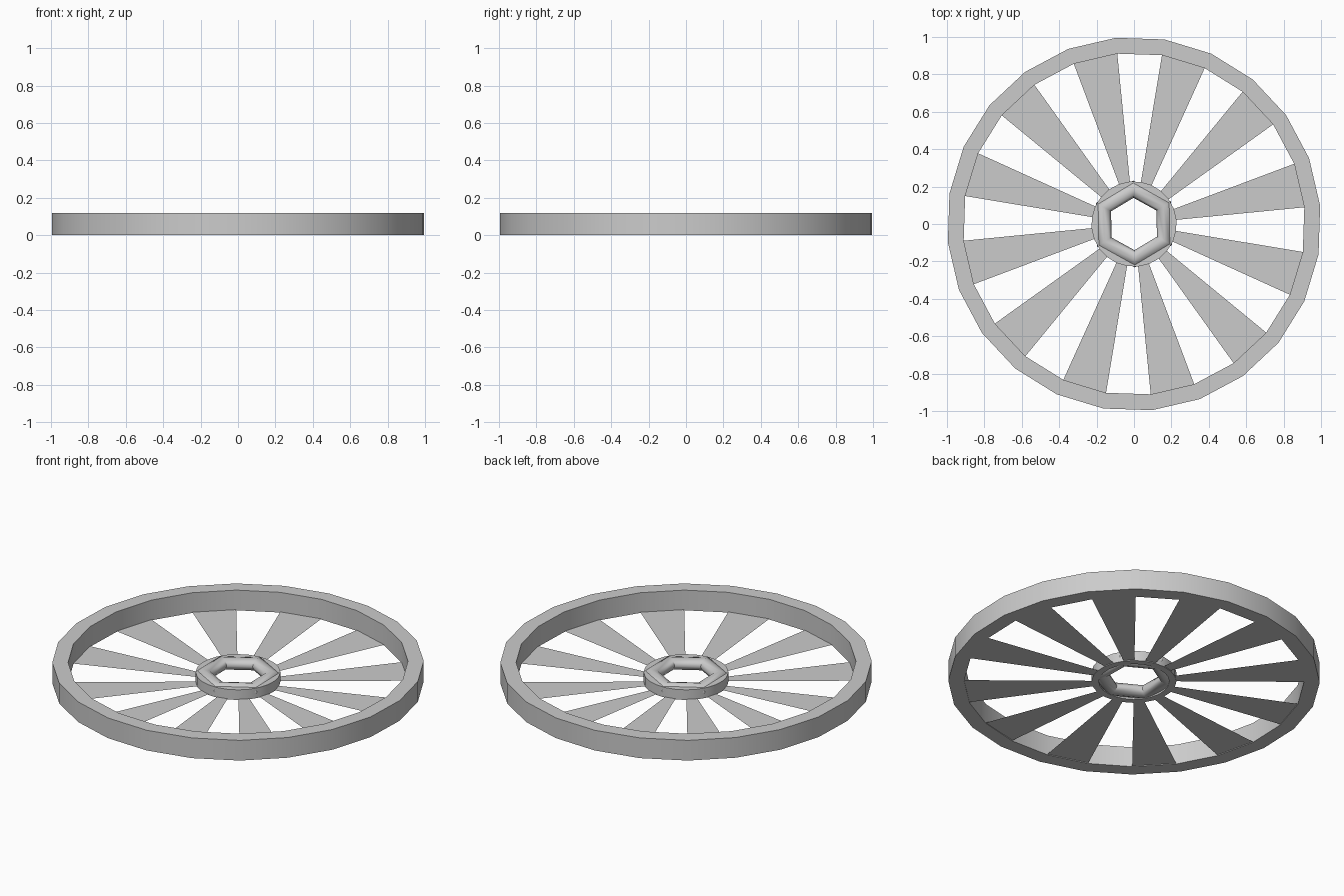
import bpy, bmesh, math
from mathutils import Vector

cube = bpy.data.objects.get("Cube")
if cube:
    bpy.data.objects.remove(cube, do_unlink=True)

grey = bpy.data.materials.new("light_grey")
grey.use_nodes = True
grey.diffuse_color = (0.6, 0.6, 0.6, 1)
grey.node_tree.nodes["Principled BSDF"].inputs["Base Color"].default_value = (0.6, 0.6, 0.6, 1)

SIDES = 24
TURN = math.radians(5.6)
STEP = math.tau / SIDES


def polar(r, angle, z):
    return Vector((r * math.cos(angle), r * math.sin(angle), z))


def finish(name, bm, smooth=True):
    mesh = bpy.data.meshes.new(name)
    bm.to_mesh(mesh)
    bm.free()
    mesh.materials.append(grey)
    obj = bpy.data.objects.new(name, mesh)
    bpy.context.collection.objects.link(obj)
    if smooth:
        bpy.ops.object.select_all(action='DESELECT')
        obj.select_set(True)
        bpy.context.view_layer.objects.active = obj
        bpy.ops.object.shade_smooth_by_angle(angle=math.radians(50))
    return obj


def lathe(name, profile, sides, turn):
    """Sweep a closed (radius, height) profile around z."""
    bm = bmesh.new()
    rings = [[bm.verts.new(polar(r, turn + i * math.tau / sides, z)) for r, z in profile]
             for i in range(sides)]
    for i in range(sides):
        a, b = rings[i], rings[(i + 1) % sides]
        for j in range(len(profile)):
            k = (j + 1) % len(profile)
            bm.faces.new((a[j], b[j], b[k], a[k]))
    bmesh.ops.recalc_face_normals(bm, faces=bm.faces)
    return finish(name, bm)


def band(inner, outer, low, high):
    return [(inner, low), (outer, low), (outer, high), (inner, high)]


# Outer rim and the thin collar that carries the blades
lathe("outer_rim", band(0.915, 1.0, 0, 0.12), SIDES, TURN)
lathe("hub_collar", band(0.19, 0.228, 0, 0.06), SIDES, TURN)

# Rounded six-sided hub ring
section = [(0.186 + 0.046 * math.cos(t * math.tau / 8), 0.036 + 0.036 * math.sin(t * math.tau / 8))
           for t in range(8)]
lathe("hub_ring", section, 6, math.radians(91))

# Twelve flat blades, one on every second rim segment
bm = bmesh.new()
for i in range(0, SIDES, 2):
    a, b = TURN + i * STEP, TURN + (i + 1) * STEP
    bm.faces.new([bm.verts.new(p) for p in (
        polar(0.225, a, 0.004), polar(0.918, a, 0.004),
        polar(0.918, b, 0.004), polar(0.225, b, 0.004))])
finish("blades", bm, smooth=False)
